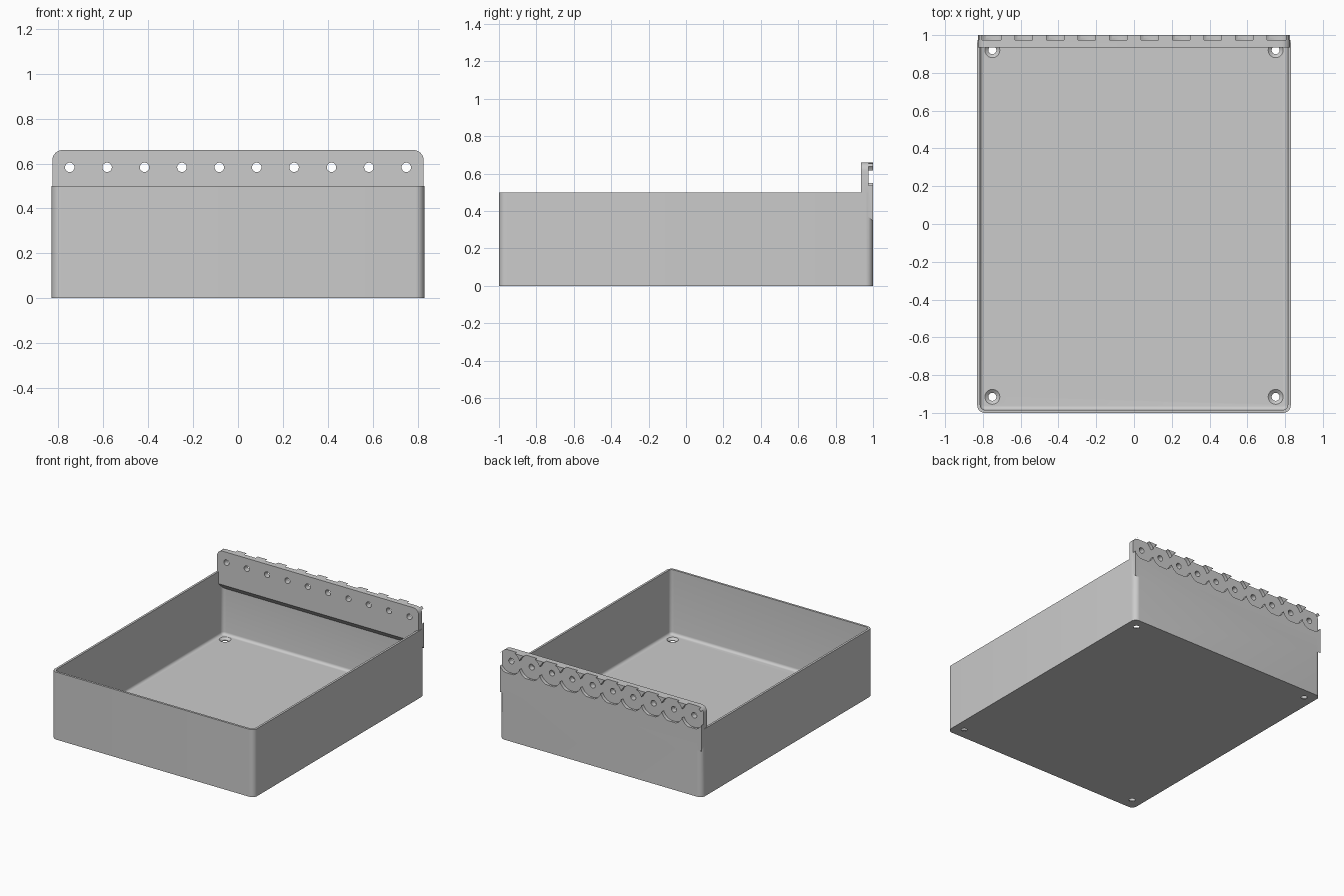
import bpy
import bmesh
import math

HALF_X, HALF_Y, RIM_Z = 0.83, 1.0, 0.5
WALL, FLOOR = 0.016, 0.02
RAIL_X, RAIL_TOP, RAIL_FRONT = 0.827, 0.66, 0.935
HOLE_Z, PITCH = 0.583, 1 / 6

cube = bpy.data.objects.get("Cube")
if cube:
    bpy.data.objects.remove(cube, do_unlink=True)

grey = bpy.data.materials.new("plain_grey")
grey.use_nodes = True
grey.diffuse_color = (0.6, 0.6, 0.6, 1)
grey.node_tree.nodes["Principled BSDF"].inputs["Base Color"].default_value = grey.diffuse_color


def add_object(name, bm):
    bmesh.ops.recalc_face_normals(bm, faces=bm.faces)
    mesh = bpy.data.meshes.new(name)
    bm.to_mesh(mesh)
    bm.free()
    mesh.materials.append(grey)
    obj = bpy.data.objects.new(name, mesh)
    bpy.context.collection.objects.link(obj)
    return obj


def rounded_block(name, hx, hy, z0, z1, radius, fillet=0):
    """Box with rounded upright corners and an optional bottom fillet."""
    bm = bmesh.new()
    bmesh.ops.create_cube(bm, size=1)
    for v in bm.verts:
        v.co = (v.co.x * 2 * hx, v.co.y * 2 * hy, z0 if v.co.z < 0 else z1)
    upright = [e for e in bm.edges if abs(e.verts[0].co.z - e.verts[1].co.z) > 0.01]
    bmesh.ops.bevel(bm, geom=upright, offset=radius, segments=8, profile=0.5, affect='EDGES')
    if fillet:
        bottom = [e for e in bm.edges if all(abs(v.co.z - z0) < 1e-5 for v in e.verts)]
        bmesh.ops.bevel(bm, geom=bottom, offset=fillet, segments=5, profile=0.5, affect='EDGES')
    return add_object(name, bm)


def round_cutter(center, r1, r2, depth, along_y=False):
    bm = bmesh.new()
    bmesh.ops.create_cone(bm, cap_ends=True, segments=48, radius1=r1, radius2=r2, depth=depth)
    obj = add_object("cutter", bm)
    obj.location = center
    if along_y:
        obj.rotation_euler.x = math.pi / 2
    obj.hide_render = True
    return obj


def combine(target, other, operation):
    """Apply a boolean and remove the helper."""
    mod = target.modifiers.new("boolean", 'BOOLEAN')
    mod.object, mod.operation, mod.solver = other, operation, 'EXACT'
    bpy.context.view_layer.objects.active = target
    bpy.ops.object.modifier_apply(modifier=mod.name)
    bpy.data.objects.remove(other, do_unlink=True)


# Open tray with a filleted floor
tray = rounded_block("tray", HALF_X, HALF_Y, 0, RIM_Z, 0.04)
cavity = rounded_block("cavity", HALF_X - WALL, HALF_Y - WALL, FLOOR, 1, 0.026, 0.02)
combine(tray, cavity, 'DIFFERENCE')

# Upright rail on the back wall, rounded at the top and sloped underneath
radius, low_front, low_back = 0.045, 0.41, 0.345
profile = [(-RAIL_X, low_front), (RAIL_X, low_front)]
for side, start in ((1, 0), (-1, 90)):
    for i in range(9):
        a = math.radians(start + i * 90 / 8)
        profile.append((side * (RAIL_X - radius) + radius * math.cos(a),
                        RAIL_TOP - radius + radius * math.sin(a)))
bm = bmesh.new()
face = bm.faces.new([bm.verts.new((x, RAIL_FRONT, z)) for x, z in profile])
back = bmesh.ops.extrude_face_region(bm, geom=[face])["geom"]
for v in [g for g in back if isinstance(g, bmesh.types.BMVert)]:
    v.co.y = HALF_Y
    if abs(v.co.z - low_front) < 1e-5:
        v.co.z = low_back
rail = add_object("rail", bm)

# Bolt holes and the overlapping round recesses behind them
for i in range(10):
    x = (i - 4.5) * PITCH
    combine(rail, round_cutter((x, 1.025, HOLE_Z), 0.0895, 0.0895, 0.1, True), 'DIFFERENCE')
    combine(rail, round_cutter((x, 0.95, HOLE_Z), 0.021, 0.021, 0.3, True), 'DIFFERENCE')
combine(tray, rail, 'UNION')

# Countersunk screw holes in the floor corners
for x in (-0.75, 0.75):
    for y in (-0.915, 0.92):
        combine(tray, round_cutter((x, y, 0), 0.021, 0.021, 0.1), 'DIFFERENCE')
        combine(tray, round_cutter((x, y, 0.0135), 0.021, 0.042, 0.017), 'DIFFERENCE')

bpy.ops.object.select_all(action='DESELECT')
tray.select_set(True)
bpy.context.view_layer.objects.active = tray
bpy.ops.object.shade_smooth_by_angle(angle=math.radians(30))
